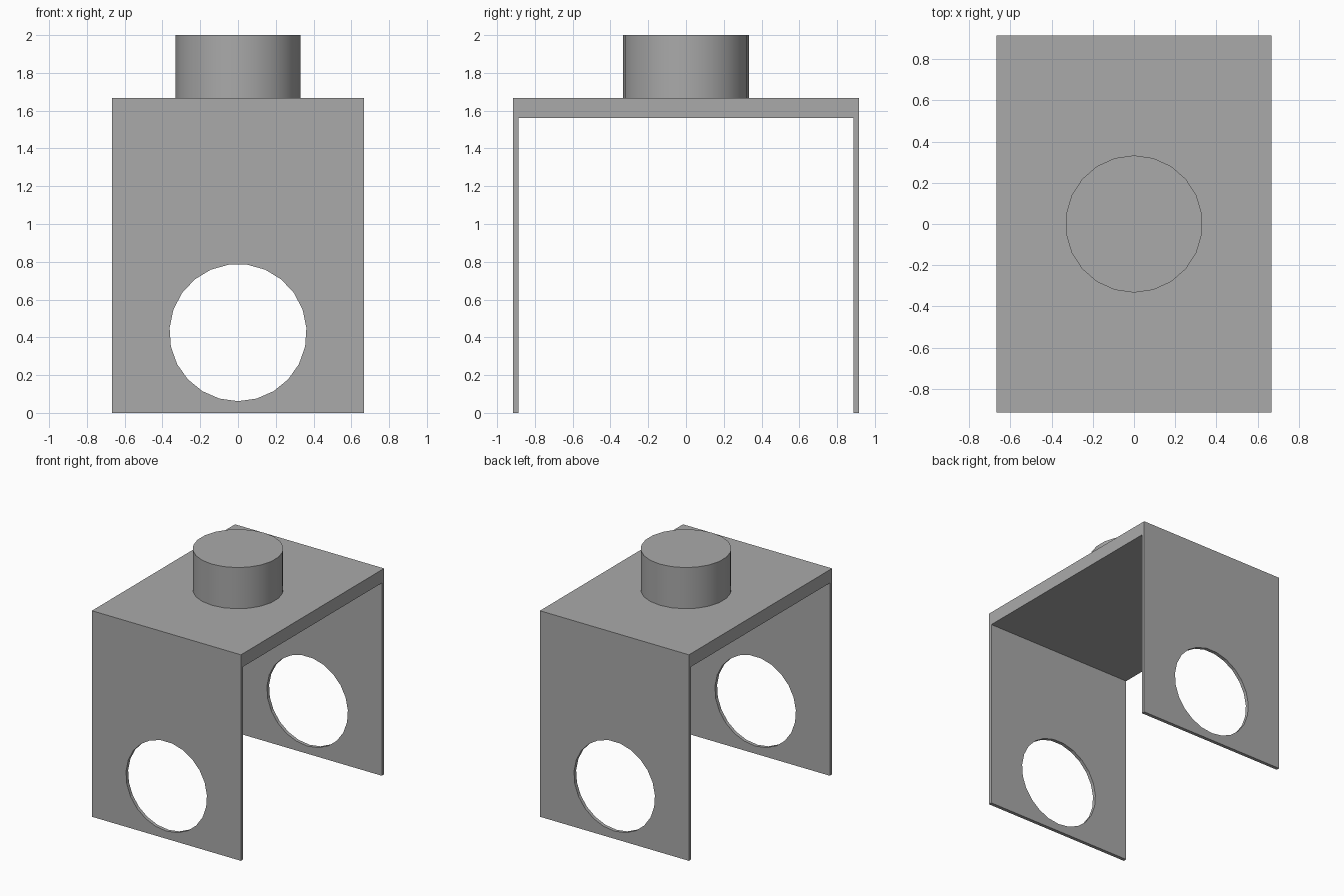
import bpy
import bmesh
from math import sin, cos, pi

old = bpy.data.objects.get("Cube")
if old:
    bpy.data.objects.remove(old, do_unlink=True)

GREY = (0.4, 0.4, 0.4, 1.0)
HALF_X, HALF_Y = 0.667, 0.915
PLATE_BOTTOM, PLATE_TOP = 1.56, 1.667
WALL = 0.028

mat = bpy.data.materials.new("mid grey")
mat.use_nodes = True
mat.diffuse_color = GREY
mat.node_tree.nodes["Principled BSDF"].inputs["Base Color"].default_value = GREY


def extrude_profile(name, points, offset):
    """Make a solid by extruding a closed loop of 3D points along offset."""
    bm = bmesh.new()
    face = bm.faces.new([bm.verts.new(p) for p in points])
    result = bmesh.ops.extrude_face_region(bm, geom=[face], use_keep_orig=True)
    moved = [g for g in result["geom"] if isinstance(g, bmesh.types.BMVert)]
    bmesh.ops.translate(bm, vec=offset, verts=moved)
    bmesh.ops.recalc_face_normals(bm, faces=bm.faces)
    mesh = bpy.data.meshes.new(name)
    bm.to_mesh(mesh)
    bm.free()
    mesh.materials.append(mat)
    obj = bpy.data.objects.new(name, mesh)
    bpy.context.collection.objects.link(obj)
    return obj


def circle(radius, sides):
    """Corners of a regular polygon, starting at its lowest point."""
    steps = [2 * pi * i / sides for i in range(sides)]
    return [(radius * sin(a), -radius * cos(a)) for a in steps]


# Bracket: top plate and two thin walls as one upside-down U
inner = HALF_Y - WALL
half = [(HALF_Y, PLATE_TOP), (HALF_Y, 0), (inner, 0), (inner, PLATE_BOTTOM)]
outline = half + [(-y, z) for y, z in reversed(half)]
bracket = extrude_profile(
    "bracket", [(-HALF_X, y, z) for y, z in outline], (2 * HALF_X, 0, 0))

# Round hole through both walls
cutter = extrude_profile(
    "hole_cutter", [(x, -1.2, z + 0.425) for x, z in circle(0.363, 23)], (0, 2.4, 0))
cut = bracket.modifiers.new("round holes", "BOOLEAN")
cut.object = cutter
cut.operation = "DIFFERENCE"
cut.solver = "EXACT"
cutter.hide_render = True
cutter.hide_set(True)

# Round stud on the top plate
stud = extrude_profile(
    "stud", [(x, y, PLATE_TOP) for x, y in circle(0.333, 22)], (0, 0, 2 - PLATE_TOP))
bpy.ops.object.select_all(action="DESELECT")
stud.select_set(True)
bpy.context.view_layer.objects.active = stud
bpy.ops.object.shade_smooth_by_angle(angle=pi / 6)
